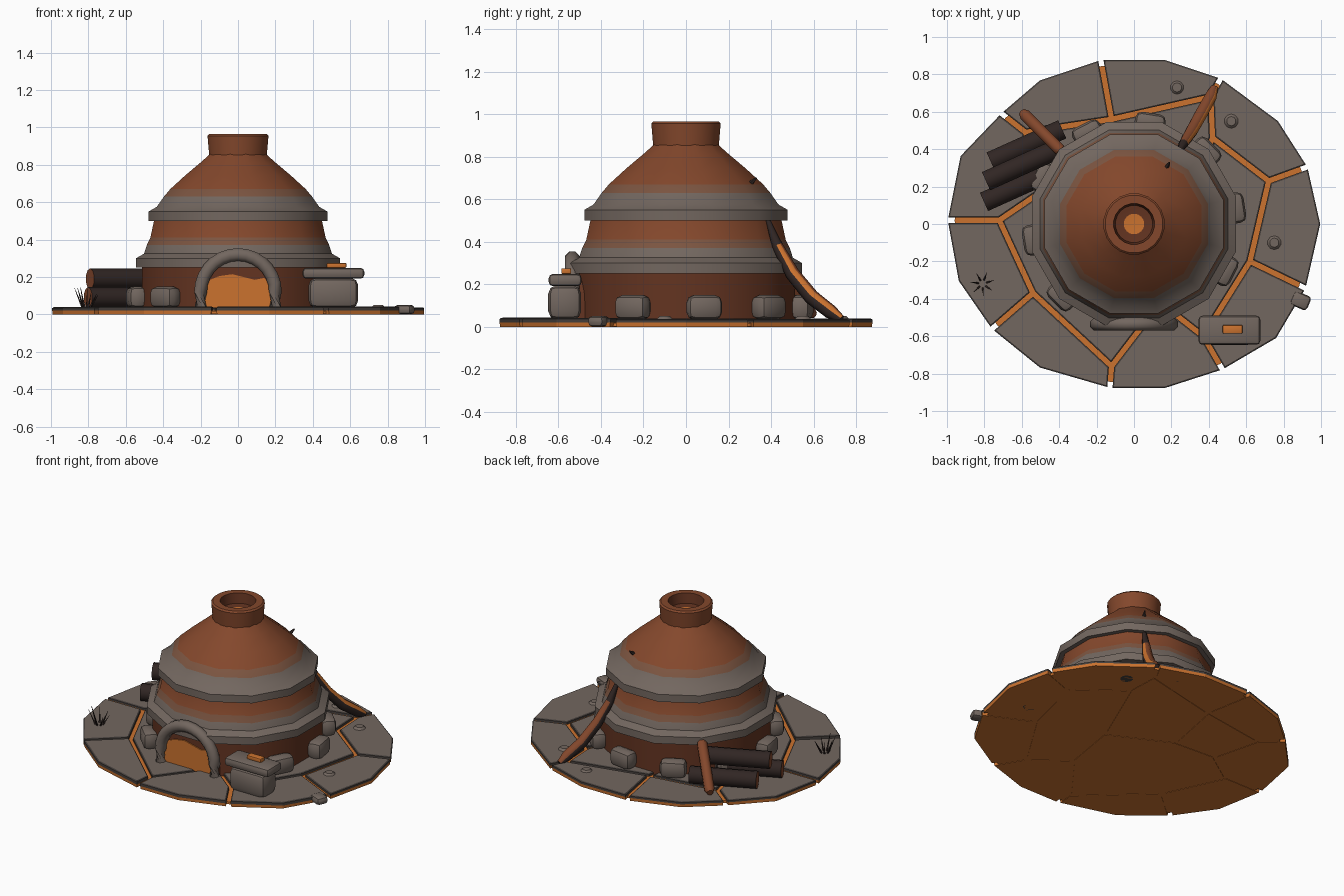
import bpy, bmesh, math, random
from mathutils import Vector, Matrix

random.seed(4)
if "Cube" in bpy.data.objects:
    bpy.data.objects.remove(bpy.data.objects["Cube"])


def material(name, *rgb):
    m = bpy.data.materials.new(name)
    m.use_nodes = True
    m.diffuse_color = (*rgb, 1)
    m.node_tree.nodes["Principled BSDF"].inputs["Base Color"].default_value = (*rgb, 1)
    return m


STONE, EDGE, BLEND, RUST, SOOT, GLOW, CHAR = range(7)
MATS = [
    material("grey stone", .17, .135, .115),
    material("dark stone edge", .06, .05, .045),
    material("dusty clay", .2, .09, .052),
    material("rust clay", .23, .064, .025),
    material("sooty clay", .125, .034, .015),
    material("glowing orange", .6, .17, .028),
    material("charred wood", .03, .019, .017),
]


def finish(name, bm, angle=35):
    bmesh.ops.recalc_face_normals(bm, faces=bm.faces)
    mesh = bpy.data.meshes.new(name)
    bm.to_mesh(mesh)
    bm.free()
    for m in MATS:
        mesh.materials.append(m)
    obj = bpy.data.objects.new(name, mesh)
    bpy.context.collection.objects.link(obj)
    if angle:
        bpy.ops.object.select_all(action="DESELECT")
        obj.select_set(True)
        bpy.context.view_layer.objects.active = obj
        bpy.ops.object.shade_smooth_by_angle(angle=math.radians(angle))
    return obj


def loft(name, rings, mats, angle=35):
    """Join equal rings; mats = bottom cap, each band, top cap."""
    bm = bmesh.new()
    vs = [[bm.verts.new(p) for p in ring] for ring in rings]
    n = len(vs[0])
    bm.faces.new(vs[0]).material_index = mats[0]
    for a, b, m in zip(vs, vs[1:], mats[1:]):
        for i in range(n):
            j = (i + 1) % n
            bm.faces.new((a[i], a[j], b[j], b[i])).material_index = m
    bm.faces.new(vs[-1]).material_index = mats[-1]
    return finish(name, bm, angle)


def circle(r, z, n):
    return [(r * math.cos(t), r * math.sin(t), z)
            for t in (math.tau * (i + .5) / n for i in range(n))]


def tube(name, path, radii, mats, n=8):
    path = [Vector(p) for p in path]
    rings = []
    for i, p in enumerate(path):
        d = path[min(i + 1, len(path) - 1)] - path[max(i - 1, 0)]
        q = d.to_track_quat("Z", "Y")
        rings.append([p + q @ Vector(c) for c in circle(radii[i], 0, n)])
    return loft(name, rings, mats, 50)


def block(name, centre, size, turn=0, mat=STONE, bevel=.3):
    """Box with rounded edges, bevel as a share of its shortest side."""
    bm = bmesh.new()
    bmesh.ops.create_cube(bm, size=1)
    bmesh.ops.scale(bm, vec=size, verts=bm.verts)
    bmesh.ops.bevel(bm, geom=bm.edges[:], offset=bevel * min(size),
                    segments=2, profile=.5, affect="EDGES")
    for f in bm.faces:
        f.material_index = mat
    bmesh.ops.transform(bm, verts=bm.verts, matrix=Matrix.Translation(centre)
                        @ Matrix.Rotation(turn, 4, "Z"))
    return finish(name, bm, 40)


# Cracked paving: lower case nodes are inside, upper case ones are on the rim
NODES = dict(
    a=(-.12, .56), b=(.41, .68), q=(.42, .46), c=(.72, .23), d=(.62, -.2),
    e=(.37, -.6), f=(-.12, -.76), g=(-.54, -.37), h=(-.72, .02), j=(-.5, .17),
    i=(-.58, .49), k=(.14, -.42), m=(.2, -.05), o=(-.2, .15),
    A=(.94, .31), B=(1.01, 0), C=(.93, -.35), D=(.77, -.62), E=(.48, -.79),
    F=(.17, -.89), G=(-.13, -.89), H=(-.51, -.78), I=(-.77, -.57), J=(-.95, -.31),
    K=(-1.01, .02), L=(-.94, .37), M=(-.72, .6), N=(-.51, .78), O=(-.18, .89),
    P=(.17, .89), Q=(.47, .79), R=(.78, .56))
PLATES = ("dCBAc", "qcARQb", "abQPO", "iaONM", "hjiMLK", "hKJIg", "gIHGf",
          "fGFEek", "eEDCd", "jhgfkmo", "mkedcq", "iajo"[0:1] + "joa", "omqba")


def inset(points, amount):
    pts = [Vector(p) for p in points]
    n = len(pts)
    if sum(pts[i - 1].cross(pts[i]) for i in range(n)) < 0:
        pts.reverse()
    out = []
    for i, p in enumerate(pts):
        u = (p - pts[i - 1]).normalized()
        v = (pts[(i + 1) % n] - p).normalized()
        nu, nv = Vector((-u.y, u.x)), Vector((-v.y, v.x))
        out.append(p + (nu + nv) * (amount / (1 + nu.dot(nv))))
    return out


rim = [Vector(NODES[k]) * .95 for k in "ARQPONMLKJIHGFEDCB"]
loft("ember_bed", [[(p.x, p.y, z) for p in rim] for z in (.002, .018)], [GLOW] * 3, 0)
for word in PLATES:
    corners = [NODES[k] for k in word]
    tilt = random.uniform(0, .008)
    rings = [[(p.x, p.y, z) for p in inset(corners, w)]
             for w, z in ((.016, 0), (.014, .02), (.014, .031 + tilt), (.022, .036 + tilt))]
    loft("paving_plate", rings, [GLOW, GLOW, EDGE, EDGE, STONE], 0)

# Domed clay body with two stone collars
PROFILE = [(.53, .02, SOOT), (.53, .25, STONE), (.565, .25, STONE), (.565, .3, STONE),
           (.52, .325, STONE), (.505, .37, BLEND), (.485, .41, RUST), (.465, .5, STONE),
           (.495, .5, STONE), (.495, .55, STONE), (.45, .575, STONE), (.41, .63, BLEND),
           (.375, .67, RUST), (.29, .745, RUST), (.21, .81, RUST), (.14, .87, RUST)]
loft("clay_dome", [circle(r, z, 12) for r, z, _ in PROFILE],
     [SOOT] + [m for _, _, m in PROFILE])

# Chimney with glowing throat
loft("chimney", [circle(r, z, 20) for r, z in
                 ((.155, .84), (.165, .955), (.155, .965), (.11, .965), (.1, .9), (.055, .895))],
     [RUST, RUST, RUST, RUST, SOOT, SOOT, GLOW])

# Doorway: stone arch, dark back and ragged fire
arch = [(-.2, -.535, .03)]
arch += [(-.2 * math.cos(t), -.535, .12 + .2 * math.sin(t))
         for t in (math.pi * i / 14 for i in range(15))] + [(.2, -.535, .03)]
tube("door_arch", arch, [.037] * len(arch), [STONE] * (len(arch) + 1), 8)


def panel(name, outline, front, back, mat):
    loft(name, [[(x, y, z) for x, z in outline] for y in (front, back)], [mat] * 3, 0)


panel("door_back", [(x, z) for x, _, z in arch], -.52, -.45, SOOT)
fire = [(-.18, .03), (.18, .03), (.175, .16), (.14, .195), (.09, .185),
        (.03, .2), (-.03, .215), (-.1, .205), (-.15, .185), (-.175, .15)]
panel("door_fire", fire, -.527, -.519, GLOW)

# Ring of footing stones, open at the doorway
for n in range(10):
    if n not in (7, 8):
        t = math.radians(9 + 36 * n)
        block("footing_stone", (.55 * math.cos(t), .55 * math.sin(t), .092),
              (.1, .165, .115), t, STONE, .35)

# Offering table with ember brick
block("table_base", (.51, -.57, .115), (.265, .155, .16), 0, STONE, .25)
block("table_top", (.51, -.568, .22), (.33, .155, .058), 0, STONE, .35)
block("ember_brick", (.527, -.563, .262), (.105, .046, .026), 0, GLOW, .2)

# Loose pebbles
block("rim_pebble", (.89, -.41, .026), (.1, .08, .05), -.4, STONE, .4)
for x, y in ((.23, .73), (.52, .55), (.75, -.1)):
    loft("flat_pebble", [circle(r, z, 10) for r, z in ((.04, -.0), (.045, .03), (.025, .05))],
         [EDGE, STONE, STONE, STONE]).location = (x, y, 0)

# Stacked logs with a leaning stick
along = Vector((.91, .41, 0))
for x, y, z, half in ((-.575, .42, .09, .21), (-.62, .2, .09, .2), (-.6, .315, .19, .21)):
    mid = Vector((x, y, z))
    tube("log", [mid - along * half, mid + along * half], [.056, .056], [RUST, CHAR, CHAR], 10)
tube("leaning_stick", [(-.6, .6, .06), (-.58, .58, .07), (-.4, .4, .26), (-.38, .38, .27)],
     [.02, .033, .033, .02], [RUST] * 5)

# Curved charred trunk leaning on the dome, burning along its lower upper side
trunk = tube("curved_trunk", [(.24, .385, .5), (.265, .43, .38), (.31, .5, .25),
                              (.36, .59, .14), (.41, .68, .07), (.43, .73, .035)],
             [.012, .026, .034, .036, .034, .02], [CHAR] * 7)
for f in trunk.data.polygons:
    if f.normal.z > .4 and f.center.z < .34:
        f.material_index = RUST if f.normal.x < .45 else GLOW

# Small thorn on the dome
tube("dome_thorn", [(.16, .28, .65), (.19, .33, .7)], [.022, .004], [CHAR] * 3, 5)

# Dry grass tuft
for n in range(7):
    t = math.tau * n / 7 + .3
    side = Vector((math.cos(t), math.sin(t), 0))
    foot = Vector((-.81, -.32, .03)) + side * .02
    tip = foot + side * .045 + Vector((0, 0, random.uniform(.07, .12)))
    tube("grass_blade", [foot, tip], [.007, .001], [CHAR] * 3, 4)
